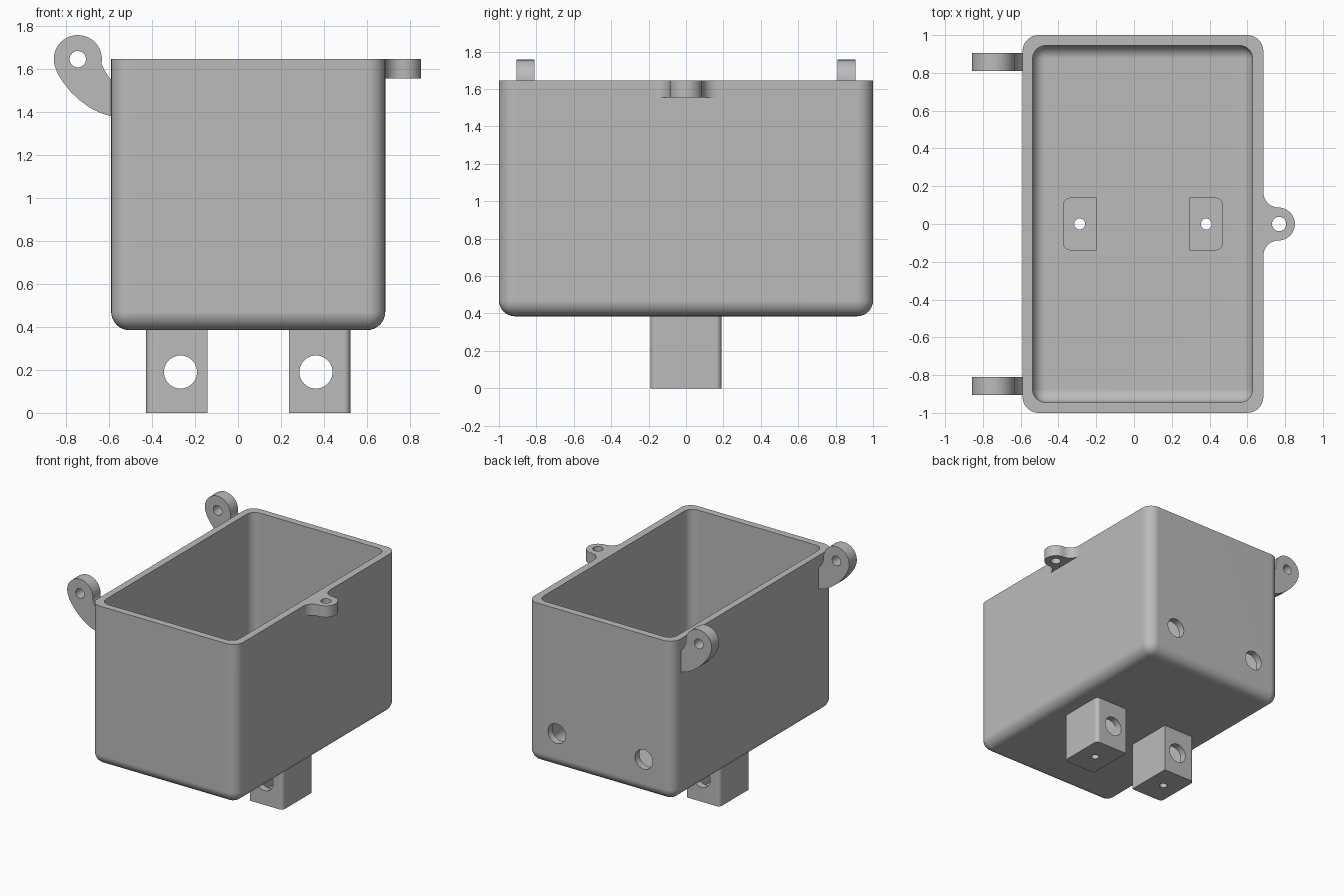
import bpy
import bmesh
from math import radians, sin, cos
from mathutils import Vector, Matrix

if "Cube" in bpy.data.objects:
    bpy.data.objects.remove(bpy.data.objects["Cube"], do_unlink=True)

MID = 0.0475            # x centre of the container body
RIM = 1.645             # height of the open rim

grey = bpy.data.materials.new("plain grey")
grey.use_nodes = True
grey.diffuse_color = (0.5, 0.5, 0.5, 1)
grey.node_tree.nodes["Principled BSDF"].inputs["Base Color"].default_value = (0.5, 0.5, 0.5, 1)


def finish(bm, name):
    bmesh.ops.recalc_face_normals(bm, faces=bm.faces)
    mesh = bpy.data.meshes.new(name)
    bm.to_mesh(mesh)
    bm.free()
    mesh.materials.append(grey)
    ob = bpy.data.objects.new(name, mesh)
    bpy.context.collection.objects.link(ob)
    return ob


def block(name, lo, hi, radius, pick):
    """Box between two corners; edges whose midpoint (-1..1) passes pick are rounded."""
    lo, hi = Vector(lo), Vector(hi)
    bm = bmesh.new()
    bmesh.ops.create_cube(bm, size=2)
    edges = [e for e in bm.edges if pick((e.verts[0].co + e.verts[1].co) / 2)]
    for v in bm.verts:
        v.co = Vector([a + (b - a) * (c + 1) / 2 for a, b, c in zip(lo, hi, v.co)])
    bmesh.ops.bevel(bm, geom=edges, offset=radius, segments=8, profile=0.5, affect='EDGES')
    return finish(bm, name)


def rod(center, radius, length, axis):
    """Round cutter along an axis."""
    turn = {'X': Matrix.Rotation(radians(90), 4, 'Y'),
            'Y': Matrix.Rotation(radians(90), 4, 'X'), 'Z': Matrix()}[axis]
    bm = bmesh.new()
    bmesh.ops.create_cone(bm, cap_ends=True, segments=40, radius1=radius, radius2=radius,
                          depth=length, matrix=Matrix.Translation(center) @ turn)
    return finish(bm, "hole_cutter")


def plate(name, points, shift):
    """Extrude a 3D outline along shift."""
    bm = bmesh.new()
    face = bm.faces.new([bm.verts.new(p) for p in points])
    new = bmesh.ops.extrude_face_region(bm, geom=[face], use_keep_orig=True)
    moved = [g for g in new["geom"] if isinstance(g, bmesh.types.BMVert)]
    bmesh.ops.translate(bm, verts=moved, vec=shift)
    return finish(bm, name)


def arc(cx, cy, r, start, end, steps):
    angles = [radians(start + (end - start) * i / steps) for i in range(steps + 1)]
    return [(cx + r * cos(a), cy + r * sin(a)) for a in angles]


def cut(ob, *cutters):
    bpy.context.view_layer.objects.active = ob
    for c in cutters:
        mod = ob.modifiers.new("cut", 'BOOLEAN')
        mod.operation, mod.solver, mod.object = 'DIFFERENCE', 'EXACT', c
        bpy.ops.object.modifier_apply(modifier=mod.name)
    for c in cutters:
        bpy.data.objects.remove(c, do_unlink=True)


def below_rim(m):
    return m.z < 0.5


def upright(m):
    return abs(m.z) < 0.5


def pocket(side):
    x1, x2 = sorted((MID + side * 0.245, MID + side * 0.422))
    return block("pocket_cutter", (x1, -0.137, 0.055), (x2, 0.137, 0.6), 0.04,
                 lambda m: upright(m) and m.x * side > 0)


parts = []

# Open container with rounded walls and floor
body = block("container", (-0.59, -1, 0.385), (0.685, 1, RIM), 0.085, below_rim)
cavity = block("cavity_cutter", (-0.537, -0.945, 0.44), (0.628, 0.945, 1.9), 0.07, below_rim)
cut(body, cavity, pocket(-1), pocket(1),
    *[rod((MID + s * 0.38, 1, 0.66), 0.077, 0.3, 'Y') for s in (-1, 1)])
parts.append(body)

# Two hollow feet, with a cross hole and a small drain hole each
for side, label in ((-1, "right"), (1, "left")):
    x1, x2 = sorted((MID + side * 0.19, MID + side * 0.475))
    foot = block(label + "_foot", (x1, -0.19, 0), (x2, 0.19, 0.4), 0.03,
                 lambda m: upright(m) and m.x * side > 0)
    cut(foot, pocket(side),
        rod((MID + side * 0.315, 0, 0.19), 0.077, 1, 'Y'),
        rod((MID + side * 0.335, 0, 0), 0.029, 0.3, 'Z'))
    parts.append(foot)

# Pair of curved hinge ears
ear = arc(-0.745, RIM, 0.112, -10, 195, 28)
ear += [(-0.838, 1.575), (-0.815, 1.54), (-0.78, 1.495), (-0.74, 1.457), (-0.69, 1.42),
        (-0.64, 1.395), (-0.59, 1.38), (-0.57, 1.38), (-0.57, 1.545), (-0.59, 1.55),
        (-0.607, 1.57), (-0.623, 1.597)]
for y, label in ((-0.905, "front"), (0.81, "back")):
    hinge = plate(label + "_hinge_ear", [(x, y, z) for x, z in ear], (0, 0.095, 0))
    cut(hinge, rod((-0.745, y, RIM), 0.038, 0.6, 'Y'))
    parts.append(hinge)

# Latch tab blended into the wall
tab = arc(0.765, 0, 0.087, -90, 90, 20)
tab += arc(0.765, 0.167, 0.08, -90, -180, 8)[1:]
tab += [(0.66, 0.167), (0.66, -0.167)]
tab += arc(0.765, -0.167, 0.08, 180, 90, 8)[:-1]
latch = plate("latch_tab", [(x, y, RIM - 0.09) for x, y in tab], (0, 0, 0.09))
cut(latch, rod((0.768, 0, RIM), 0.038, 0.6, 'Z'))
parts.append(latch)

# Smooth rounds, crisp edges
bpy.ops.object.select_all(action='DESELECT')
for ob in parts:
    ob.select_set(True)
bpy.context.view_layer.objects.active = body
bpy.ops.object.shade_smooth_by_angle(angle=radians(30))
for ob in parts:
    ob.modifiers.new("even shading", 'WEIGHTED_NORMAL').keep_sharp = True
